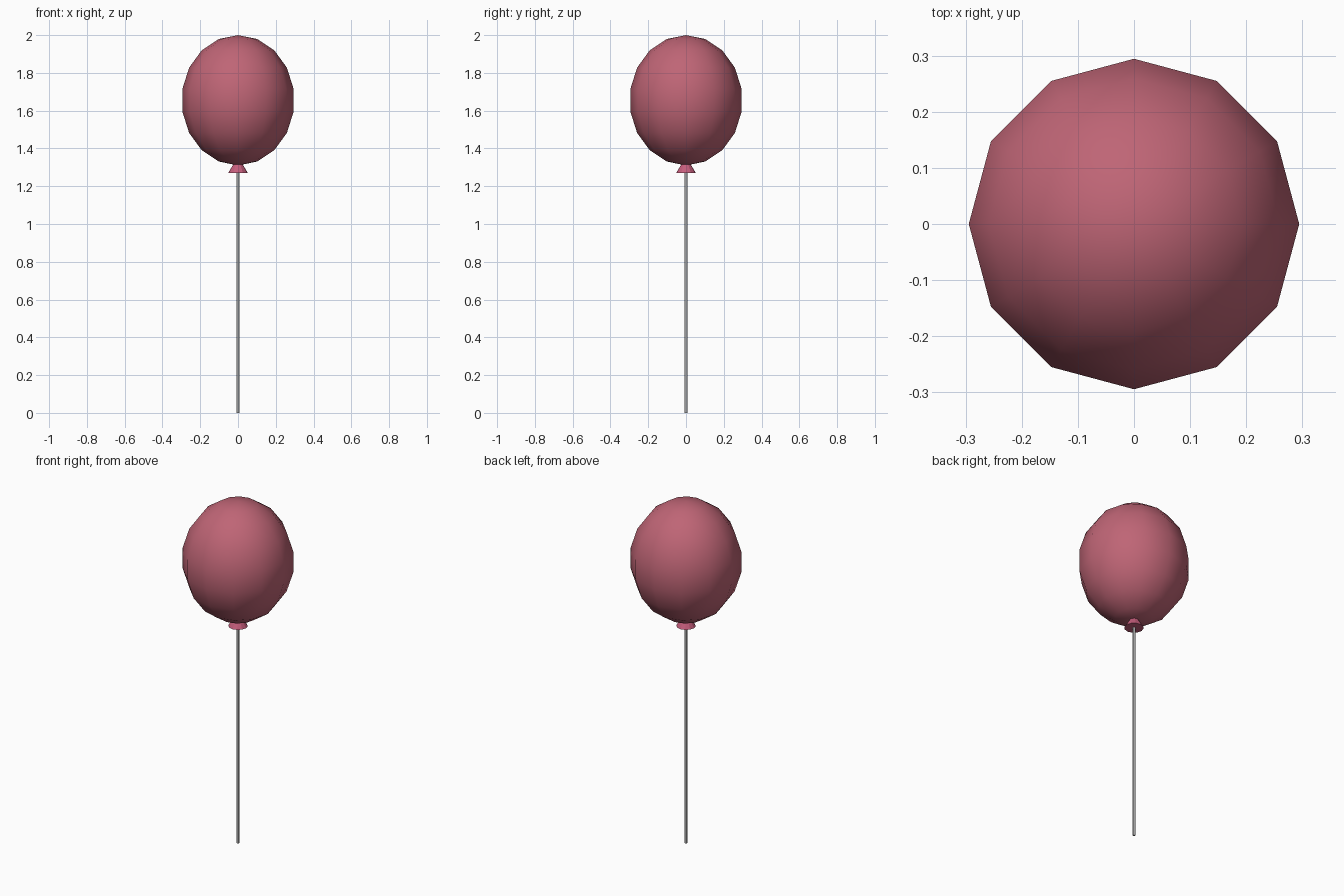
import bpy

if "Cube" in bpy.data.objects:
    bpy.data.objects.remove(bpy.data.objects["Cube"])


def material(name, color):
    mat = bpy.data.materials.new(name)
    mat.diffuse_color = (*color, 1)
    mat.use_nodes = True
    mat.node_tree.nodes["Principled BSDF"].inputs["Base Color"].default_value = mat.diffuse_color
    return mat


def finish(name, mat=None):
    obj = bpy.context.object
    obj.name = name
    if mat:
        obj.data.materials.append(mat)
    return obj


rubber = material("red_rubber", (0.52, 0.13, 0.18))
knot_rubber = material("knot_rubber", (0.56, 0.11, 0.2))

# Balloon body: low-poly, smooth-shaded ellipsoid
bpy.ops.mesh.primitive_uv_sphere_add(segments=12, ring_count=9, radius=1, location=(0, 0, 1.655))
body = finish("balloon_body", rubber)
body.scale = (0.299, 0.299, 0.345)
bpy.ops.object.transform_apply(location=False, rotation=False, scale=True)
bpy.ops.object.shade_smooth()

# Flared knot under the balloon
bpy.ops.mesh.primitive_cone_add(vertices=12, radius1=0.052, radius2=0.022, depth=0.05,
                                location=(0, 0, 1.295))
finish("knot", knot_rubber)

# Thin straight string
bpy.ops.mesh.primitive_cylinder_add(vertices=6, radius=0.008, depth=1.28, location=(0, 0, 0.64))
finish("string")
bpy.ops.object.shade_smooth_by_angle()
